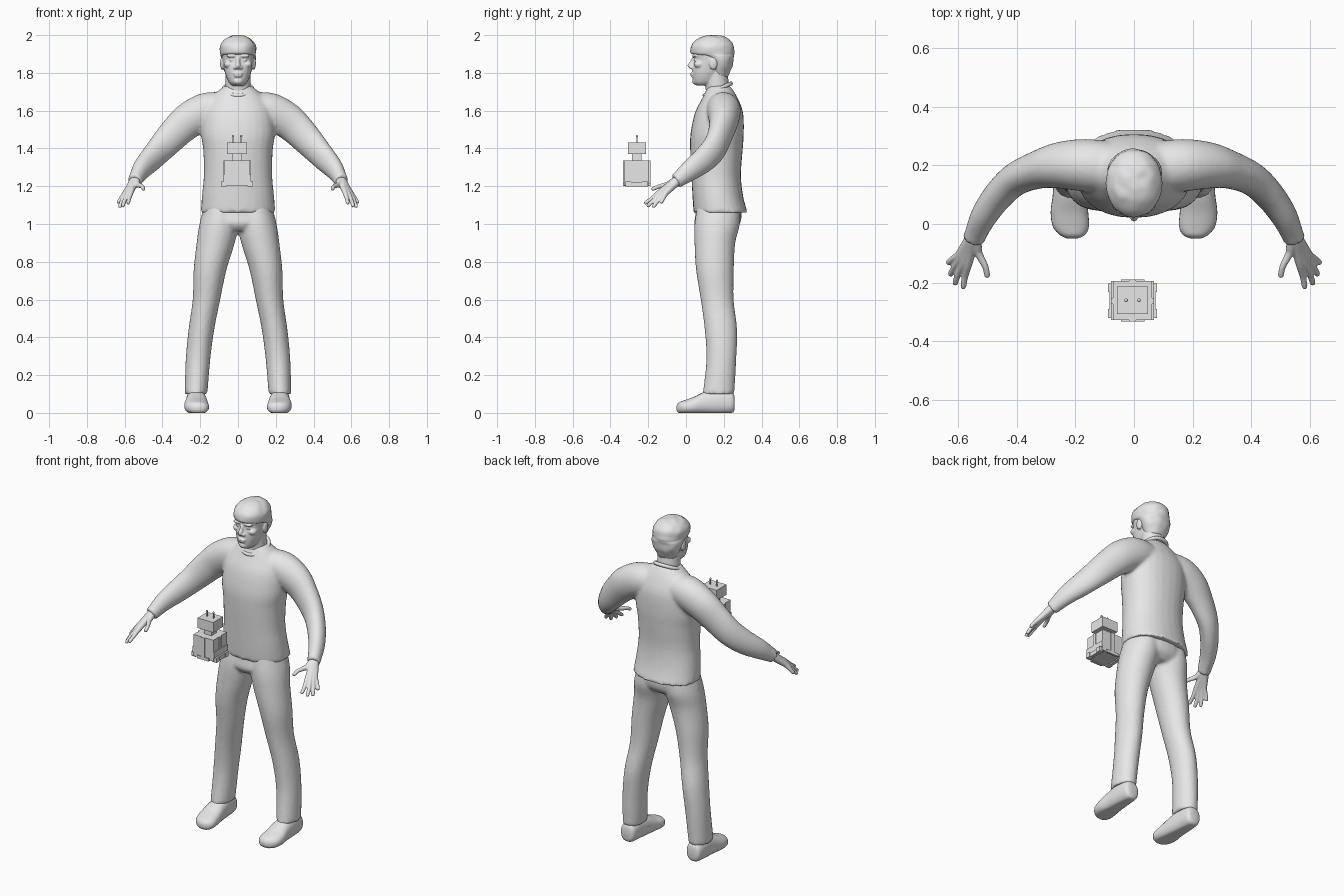
import bpy
import bmesh
from math import cos, sin, pi
from mathutils import Vector, Matrix, noise

if "Cube" in bpy.data.objects:
    bpy.data.objects.remove(bpy.data.objects["Cube"])

grey = bpy.data.materials.new("plain_grey")
grey.use_nodes = True
grey.diffuse_color = (0.8, 0.8, 0.8, 1)
grey.node_tree.nodes["Principled BSDF"].inputs["Base Color"].default_value = (0.8, 0.8, 0.8, 1)

X, Y, Z = Vector((1, 0, 0)), Vector((0, 1, 0)), Vector((0, 0, 1))
BOTH = (1, -1)


def spline(rows, steps=4):
    """Smooth interpolation through every row of numbers."""
    rows = [Vector(r) for r in rows]
    pts = [rows[0]] + rows + [rows[-1]]
    out = []
    for p, q, r, s in zip(pts, pts[1:], pts[2:], pts[3:]):
        for i in range(steps):
            t = i / steps
            out.append(q + (r - p) * (t / 2) + (p * 2 - q * 5 + r * 4 - s) * (t * t / 2)
                       + (q * 3 - p - r * 3 + s) * (t ** 3 / 2))
    return out + [rows[-1]]


def loft(bm, rows, axes=None, side=1, power=2.0, segs=28):
    """Skin oval rings (x, y, z, radius a, radius b); axes None follows the path."""
    rows = spline(rows)
    rings = []
    for i, row in enumerate(rows):
        centre = Vector(row[:3])
        if axes:
            a, b = axes
        else:
            t = Vector(rows[min(i + 1, len(rows) - 1)][:3]) - Vector(rows[max(i - 1, 0)][:3])
            a = t.cross(Z).normalized()
            b = a.cross(t).normalized()
        ring = []
        for k in range(segs):
            c, s = cos(2 * pi * k / segs), sin(2 * pi * k / segs)
            c = abs(c) ** (2 / power) * (1 if c > 0 else -1)
            s = abs(s) ** (2 / power) * (1 if s > 0 else -1)
            p = centre + a * (c * row[3]) + b * (s * row[4])
            ring.append(bm.verts.new((p.x * side, p.y, p.z)))
        rings.append(ring)
    for lo, hi in zip(rings, rings[1:]):
        for k in range(segs):
            n = (k + 1) % segs
            bm.faces.new((lo[k], lo[n], hi[n], hi[k]))
    bm.faces.new(rings[0])
    bm.faces.new(rings[-1])


def stack(bm, rows, **kw):
    """Horizontal rings on the centre line: (z, y front, y back, half width)."""
    loft(bm, [(0, (f + k) / 2, z, w, (k - f) / 2) for z, f, k, w in rows], (X, Y), **kw)


def ball(bm, place, size):
    m = Matrix.Translation(place) @ Matrix.Diagonal((*size, 1))
    bmesh.ops.create_uvsphere(bm, u_segments=20, v_segments=12, radius=1, matrix=m)


def finish(bm, name, voxel=0, smooth=3, angle=0.8):
    """Make the object; a voxel size fuses its overlapping pieces."""
    bmesh.ops.recalc_face_normals(bm, faces=bm.faces)
    mesh = bpy.data.meshes.new(name)
    bm.to_mesh(mesh)
    bm.free()
    mesh.materials.append(grey)
    ob = bpy.data.objects.new(name, mesh)
    bpy.context.collection.objects.link(ob)
    if angle:
        bpy.ops.object.select_all(action='DESELECT')
        ob.select_set(True)
        bpy.context.view_layer.objects.active = ob
        bpy.ops.object.shade_smooth_by_angle(angle=angle)
    if voxel:
        fuse = ob.modifiers.new("fuse", 'REMESH')
        fuse.mode = 'VOXEL'
        fuse.voxel_size = voxel
        fuse.use_smooth_shade = True
        soft = ob.modifiers.new("soften", 'SMOOTH')
        soft.factor = 0.5
        soft.iterations = smooth
    return ob


# Sweater: torso and both sleeves
bm = bmesh.new()
stack(bm, [(1.06, .04, .326, .198), (1.15, .034, .302, .191), (1.26, .028, .291, .181),
           (1.39, .022, .3, .184), (1.48, .024, .306, .195), (1.59, .048, .302, .185),
           (1.67, .088, .272, .14), (1.73, .115, .235, .075)], power=2.2)
for s in BOTH:
    loft(bm, [(.06, .19, 1.615, .085, .08), (.16, .2, 1.6, .09, .097), (.25, .2, 1.555, .08, .096),
              (.32, .187, 1.495, .066, .088), (.4, .155, 1.41, .057, .078), (.46, .1, 1.345, .052, .07),
              (.51, .03, 1.29, .046, .058), (.54, -.035, 1.24, .038, .043), (.548, -.055, 1.227, .039, .042)],
         side=s)
finish(bm, "sweater", .01, 5)

# Collar band, lower at the front
bpy.ops.mesh.primitive_torus_add(major_segments=40, minor_segments=10, major_radius=.076,
                                 minor_radius=.011, location=(0, .168, 1.712), rotation=(.43, 0, 0))
collar = bpy.context.object
collar.name = "collar"
collar.data.materials.append(grey)
bpy.ops.object.shade_smooth()

# Trousers: hips and both legs
bm = bmesh.new()
stack(bm, [(.965, .07, .25, .13), (1.0, .045, .285, .198), (1.05, .05, .295, .192), (1.1, .055, .285, .175)])
for s in BOTH:
    loft(bm, [(.222, .172, .1, .06, .084), (.212, .187, .28, .065, .079), (.194, .185, .44, .068, .086),
              (.167, .165, .6, .073, .087), (.148, .153, .757, .087, .1), (.118, .153, .9, .101, .108),
              (.1, .165, 1.0, .104, .12), (.09, .17, 1.1, .085, .11)], (X, Y), side=s)
finish(bm, "trousers", .01, 4)

# Shoes with flat soles
for s, word in zip(BOTH, ("left", "right")):
    bm = bmesh.new()
    loft(bm, [(.222, .258, .05, .025, .03), (.222, .243, .055, .045, .056), (.222, .17, .06, .052, .068),
              (.22, .1, .052, .057, .06), (.22, .04, .038, .064, .046), (.215, -.01, .03, .061, .036),
              (.21, -.038, .027, .042, .028), (.21, -.05, .025, .016, .012)], (X, Z), side=s, power=2.3)
    for v in bm.verts:
        v.co.z = max(v.co.z, 0)
    finish(bm, word + "_shoe")

# Hands: each digit runs from the wrist through a knuckle to its tip
wrist = Vector((.545, -.04, 1.235))
digits = [((.566, -.14, 1.168), (.576, -.18, 1.135), (.583, -.22, 1.108)),
          ((.583, -.137, 1.16), (.6, -.172, 1.125), (.611, -.206, 1.092)),
          ((.595, -.123, 1.158), (.614, -.15, 1.122), (.627, -.175, 1.088)),
          ((.598, -.106, 1.163), (.62, -.121, 1.135), (.635, -.134, 1.11)),
          ((.53, -.1, 1.208), (.507, -.145, 1.198), (.499, -.182, 1.182))]
for s, word in zip(BOTH, ("left", "right")):
    bm = bmesh.new()
    for knuckle, joint, tip in digits:
        knuckle = Vector(knuckle)
        start = wrist.lerp(knuckle, .1)
        loft(bm, [(*start, .025, .025), (*wrist.lerp(knuckle, .6), .018, .019), (*knuckle, .014, .015),
                  (*joint, .011, .011), (*Vector(joint).lerp(Vector(tip), .8), .01, .01), (*tip, .006, .006)],
             side=s, segs=14)
    finish(bm, word + "_hand", .004, 3)

# Head, neck and face
bm = bmesh.new()
stack(bm, [(1.733, .055, .13, .028), (1.75, .04, .16, .048), (1.79, .034, .19, .066),
           (1.83, .034, .215, .076), (1.872, .042, .23, .083), (1.92, .034, .235, .085),
           (1.96, .06, .23, .07), (1.985, .09, .2, .045)], power=2.2)
stack(bm, [(1.66, .115, .235, .072), (1.72, .103, .23, .067), (1.81, .1, .218, .066)])
loft(bm, [(0, .046, 1.886, .012, .01), (0, .036, 1.862, .01, .014), (0, .026, 1.838, .014, .018),
          (0, .03, 1.822, .014, .01)], (X, Y), segs=16)
ball(bm, (0, .032, 1.796), (.025, .01, .007))
ball(bm, (0, .034, 1.784), (.022, .01, .007))
ball(bm, (0, .05, 1.756), (.026, .018, .018))
for s in BOTH:
    ball(bm, (s * .014, .033, 1.828), (.011, .013, .009))
    ball(bm, (s * .034, .046, 1.89), (.028, .014, .009))
    ball(bm, (s * .034, .053, 1.869), (.015, .012, .009))
    ball(bm, (s * .05, .07, 1.845), (.025, .028, .02))
    ball(bm, (s * .083, .145, 1.85), (.012, .022, .034))
finish(bm, "head", .0045, 3)

# Hair with a short fringe and gentle tousle
bm = bmesh.new()
stack(bm, [(1.78, .125, .222, .058), (1.82, .13, .24, .077), (1.86, .11, .25, .09), (1.885, .085, .254, .093),
           (1.898, .036, .255, .094), (1.915, .024, .255, .095), (1.95, .03, .25, .091),
           (1.98, .06, .225, .067), (1.994, .095, .19, .04), (2.0, .125, .165, .012)], power=2.1, segs=40)
for v in bm.verts:
    bump = noise.noise(v.co * 28) * .004
    v.co += (v.co - Vector((0, .14, 1.9))).normalized() * bump
    v.co.z = min(v.co.z, 2)
finish(bm, "hair", angle=1.0)


# Small hovering robot
def box(bm, lo, hi):
    lo, hi = Vector(lo), Vector(hi)
    m = Matrix.Translation((lo + hi) / 2) @ Matrix.Diagonal((*(hi - lo), 1))
    bmesh.ops.create_cube(bm, size=1, matrix=m)


bm = bmesh.new()
box(bm, (-.072, -.327, 1.205), (.062, -.195, 1.335))
finish(bm, "robot_body", angle=0)

bm = bmesh.new()
box(bm, (-.058, -.307, 1.37), (.048, -.213, 1.432))
box(bm, (-.03, -.285, 1.335), (.02, -.235, 1.37))
finish(bm, "robot_head", angle=0)

bm = bmesh.new()
for y in (-.327, -.195):
    box(bm, (-.017, y - .006, 1.205), (.007, y + .006, 1.335))
    box(bm, (-.045, y - .006, 1.2), (.035, y + .006, 1.218))
for x in (-.072, .062):
    box(bm, (x - .006, -.272, 1.225), (x + .006, -.252, 1.335))
    box(bm, (x - .006, -.327, 1.225), (x + .006, -.195, 1.262))
finish(bm, "robot_trim", angle=0)

bm = bmesh.new()
for x in (-.075, .065):
    box(bm, (x - .014, -.32, 1.198), (x + .014, -.29, 1.226))
    box(bm, (x - .014, -.232, 1.198), (x + .014, -.202, 1.226))
    box(bm, (x - .009, -.29, 1.198), (x + .009, -.232, 1.222))
finish(bm, "robot_tracks", angle=0)

bm = bmesh.new()
for x in (-.027, .017):
    box(bm, (x - .003, -.263, 1.43), (x + .003, -.257, 1.465))
    ball(bm, (x, -.26, 1.465), (.006, .006, .006))
finish(bm, "robot_antennas")
